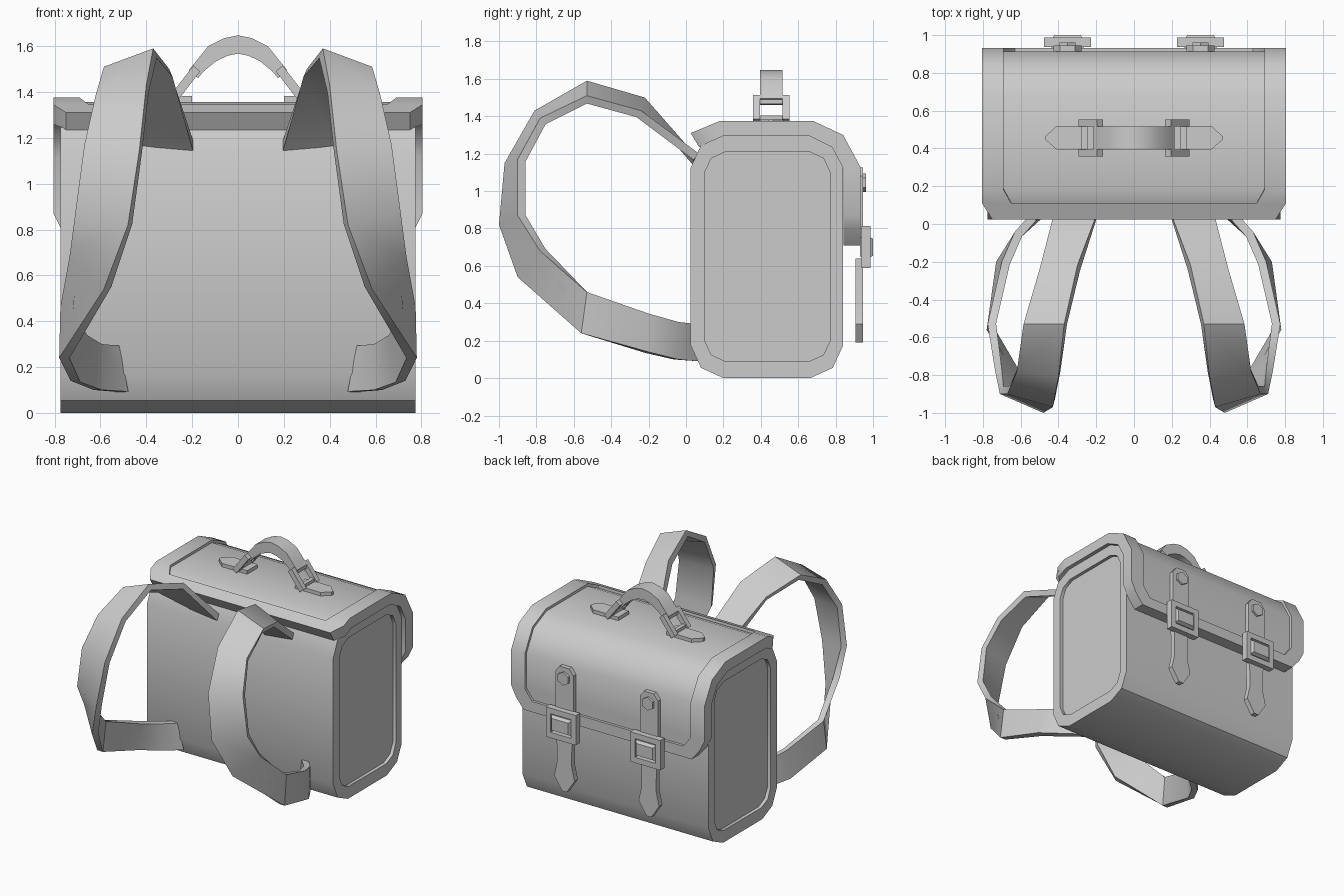
import bpy, bmesh, math
from mathutils import Vector

cube = bpy.data.objects.get("Cube")
if cube:
    bpy.data.objects.remove(cube, do_unlink=True)

grey = bpy.data.materials.new("plain_grey")
grey.use_nodes = True
grey.diffuse_color = (0.6, 0.6, 0.6, 1)
grey.node_tree.nodes["Principled BSDF"].inputs["Base Color"].default_value = (0.6, 0.6, 0.6, 1)


def finish(name, bm, angle=40):
    bmesh.ops.remove_doubles(bm, verts=bm.verts, dist=1e-5)
    bmesh.ops.recalc_face_normals(bm, faces=bm.faces)
    mesh = bpy.data.meshes.new(name)
    bm.to_mesh(mesh)
    bm.free()
    obj = bpy.data.objects.new(name, mesh)
    bpy.context.collection.objects.link(obj)
    mesh.materials.append(grey)
    bpy.ops.object.select_all(action='DESELECT')
    bpy.context.view_layer.objects.active = obj
    obj.select_set(True)
    bpy.ops.object.shade_smooth_by_angle(angle=math.radians(angle))
    return obj


def loft(name, rings, closed=False, angle=40):
    """Skin matching rings of points; cap the ends unless closed."""
    bm = bmesh.new()
    loops = [[bm.verts.new(p) for p in ring] for ring in rings]
    n = len(loops[0])
    pairs = list(zip(loops, loops[1:])) + ([(loops[-1], loops[0])] if closed else [])
    for a, b in pairs:
        for i in range(n):
            j = (i + 1) % n
            bm.faces.new((a[i], a[j], b[j], b[i]))
    if not closed:
        bm.faces.new(loops[0])
        bm.faces.new(loops[-1])
    return finish(name, bm, angle)


def box(name, x, y, z):
    return loft(name, [[(a, b, c) for a, b in ((x[0], y[0]), (x[1], y[0]), (x[1], y[1]), (x[0], y[1]))]
                       for c in z])


def plate_y(name, outline, y0, y1):
    """Extrude an x-z outline along y."""
    return loft(name, [[(x, y, z) for x, z in outline] for y in (y0, y1)], angle=30)


def rounded(y0, y1, z0, z1, a, b):
    """Rectangle whose corners have two facets."""
    return [(y0, z0 + a), (y0 + b, z0 + b), (y0 + a, z0), (y1 - a, z0), (y1 - b, z0 + b), (y1, z0 + a),
            (y1, z1 - a), (y1 - b, z1 - b), (y1 - a, z1), (y0 + a, z1), (y0 + b, z1 - b), (y0, z1 - a)]


# Bag body with recessed end panels
outer = rounded(0.025, 0.84, 0, 1.3, 0.175, 0.055)
panel = rounded(0.1, 0.77, 0.09, 1.21, 0.11, 0.035)
loft("bag_body", [[(x, y, z) for y, z in shape] for x, shape in (
    (-0.75, panel), (-0.775, panel), (-0.775, outer), (0.775, outer), (0.775, panel), (0.75, panel))])

# Flap with raised rim: outer point, inner point, half width, panel half width
stations = [
    ((0.025, 1.31), (0.07, 1.235), 0.75, 0.64),
    ((0.11, 1.345), (0.12, 1.26), 0.805, 0.65),
    ((0.18, 1.375), (0.2, 1.295), 0.805, 0.69),
    ((0.68, 1.375), (0.66, 1.295), 0.805, 0.69),
    ((0.84, 1.3), (0.78, 1.235), 0.805, 0.69),
    ((0.932, 1.13), (0.842, 1.12), 0.805, 0.69),
    ((0.932, 0.87), (0.842, 0.87), 0.805, 0.69),
    ((0.932, 0.79), (0.842, 0.79), 0.765, 0.63),
    ((0.932, 0.71), (0.842, 0.71), 0.7, 0.6)]


def flap_ring(station, depth):
    out, inn, w, wi = station
    o, i = Vector(out), Vector(inn)
    r = o + (i - o).normalized() * depth
    half = [(w, i), (w, o), (wi, o), (wi, r)]
    return [(-x, *p) for x, p in half] + [(x, *p) for x, p in reversed(half)]


last = len(stations) - 1
rings = []
for k, s in enumerate(stations):
    if k in (0, 1, last - 1, last):
        rings.append(flap_ring(s, 0))
    if 0 < k < last:
        at = len(rings) - 1 if k == last - 1 else len(rings)
        rings.insert(at, flap_ring(s, 0.02))
loft("flap", rings)

# Shoulder straps: twisting ribbons given by two edges
inner_edge = [(0.19, 0.07, 1.17), (0.3, -0.22, 1.5), (0.37, -0.53, 1.59), (0.4, -0.81, 1.43),
              (0.43, -0.97, 1.15), (0.48, -1, 0.82), (0.585, -0.9, 0.54), (0.78, -0.56, 0.24),
              (0.73, -0.2, 0.14), (0.63, -0.04, 0.1), (0.51, 0.07, 0.09)]
outer_edge = [(0.42, 0.07, 1.2), (0.5, -0.24, 1.43), (0.585, -0.53, 1.51), (0.62, -0.78, 1.39),
              (0.67, -0.9, 1.17), (0.71, -0.9, 0.87), (0.735, -0.78, 0.68), (0.775, -0.53, 0.46),
              (0.7, -0.2, 0.345), (0.63, -0.04, 0.3), (0.55, 0.05, 0.29)]
for side, label in ((1, "left"), (-1, "right")):
    a = [Vector(p) for p in inner_edge]
    b = [Vector(p) for p in outer_edge]
    rings = []
    for k in range(len(a)):
        lo, hi = max(k - 1, 0), min(k + 1, len(a) - 1)
        along = (a[hi] + b[hi]) - (a[lo] + b[lo])
        inward = -along.cross(b[k] - a[k]).normalized() * 0.045
        ring = [a[k], b[k], b[k] + inward, a[k] + inward]
        rings.append([(side * p.x, p.y, p.z) for p in ring])
    loft("shoulder_strap_" + label, rings)

# Carrying handle arc
half_arc = [(0.215, 1.495, 0.175, 1.46), (0.19, 1.525, 0.15, 1.49), (0.13, 1.6, 0.095, 1.535),
            (0.06, 1.635, 0.045, 1.558)]
arc = [(-a, b, -c, d) for a, b, c, d in half_arc] + [(0, 1.647, 0, 1.567)] + half_arc[::-1]
loft("handle_grip", [[(a, 0.395, b), (a, 0.515, b), (c, 0.515, d), (c, 0.395, d)] for a, b, c, d in arc])

for side, label in ((1, "left"), (-1, "right")):
    # Handle ring, leaning from the tab up to the grip
    for y, end in ((0.357, "front"), (0.515, "back")):
        bar = [(0.165, 1.49), (0.195, 1.515), (0.295, 1.385), (0.265, 1.36)]
        plate_y(f"handle_ring_{end}_{label}", [(side * x, z) for x, z in bar], y, y + 0.038)
    for x, z, end in ((0.195, 1.48, "upper"), (0.262, 1.39, "lower")):
        box(f"handle_ring_{end}_{label}", sorted((side * (x - 0.015), side * (x + 0.015))),
            (0.39, 0.52), (z - 0.015, z + 0.015))
    # Pointed handle tab on the flap
    tab = [(0.2, 0.395), (0.41, 0.395), (0.468, 0.445), (0.468, 0.465), (0.41, 0.52), (0.2, 0.52)]
    loft("handle_tab_" + label, [[(side * x, y, z) for x, y in tab] for z in (1.35, 1.382)])

    # Closing strap, upper part with stud
    cx = side * 0.352
    top = [(-0.075, 0.75), (-0.075, 1.08), (-0.04, 1.125), (0.04, 1.125), (0.075, 1.08), (0.075, 0.75)]
    plate_y("closing_strap_" + label, [(cx + x, z) for x, z in top], 0.905, 0.945)
    stud = [(cx + 0.05 * math.sin(k * math.pi / 3), 1.045 + 0.05 * math.cos(k * math.pi / 3)) for k in range(6)]
    plate_y("strap_stud_" + label, stud, 0.94, 0.962)
    # Hanging strap end with flared point
    tail = [(0.065, 0.64), (0.06, 0.4), (0.085, 0.29), (0.02, 0.19)]
    plate_y("strap_tail_" + label, [(cx + x, z) for x, z in tail] + [(cx - x, z) for x, z in tail[::-1]],
            0.905, 0.945)
    # Buckle frame with raised centre
    def rect(w, h, y):
        return [(cx + i * w, y, 0.7 + j * h) for i, j in ((-1, -1), (1, -1), (1, 1), (-1, 1))]
    loft("buckle_frame_" + label, [rect(0.125, 0.112, 0.937), rect(0.125, 0.112, 0.987),
                                   rect(0.085, 0.07, 0.987), rect(0.085, 0.07, 0.937)], closed=True, angle=30)
    loft("buckle_centre_" + label, [rect(0.085, 0.05, 0.93), rect(0.085, 0.058, 0.975),
                                    rect(0.07, 0.045, 1.0)], angle=30)
